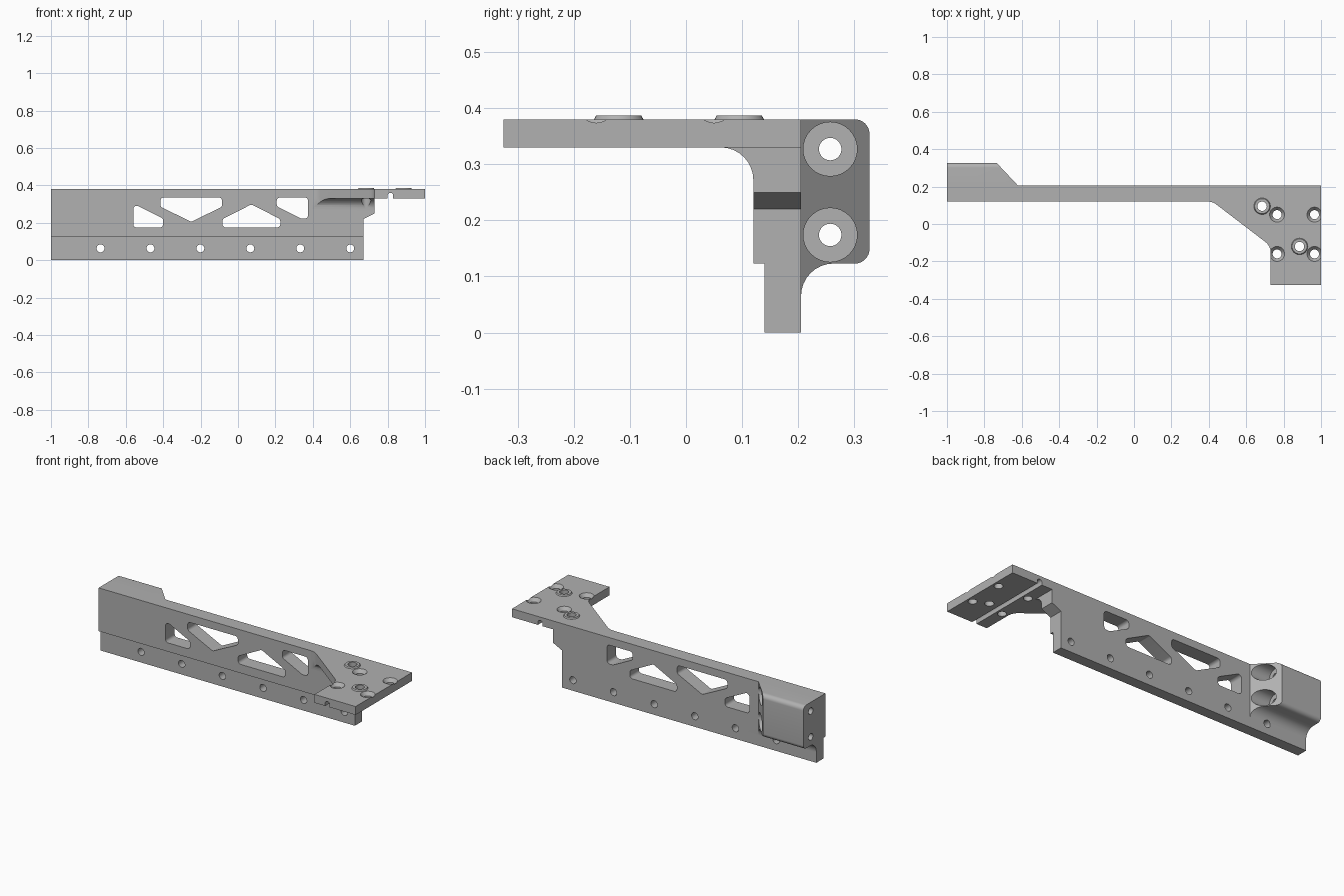
import bpy, bmesh, math
from mathutils import Vector

cube = bpy.data.objects.get("Cube")
if cube:
    bpy.data.objects.remove(cube, do_unlink=True)

metal = bpy.data.materials.new("grey metal")
metal.use_nodes = True
GREY = (0.44, 0.44, 0.44, 1)
metal.diffuse_color = GREY
metal.node_tree.nodes["Principled BSDF"].inputs["Base Color"].default_value = GREY


def rounded(points, default=0.0, steps=8):
    """Polygon of (u, v[, radius]) corners with arcs at the rounded ones."""
    out = []
    for i, p in enumerate(points):
        r = p[2] if len(p) > 2 else default
        c = Vector(p[:2])
        if r == 0:
            out.append(c)
            continue
        a = (Vector(points[i - 1][:2]) - c).normalized()
        b = (Vector(points[(i + 1) % len(points)][:2]) - c).normalized()
        half = a.angle(b) / 2
        centre = c + (a + b).normalized() * r / math.sin(half)
        s = c + a * r / math.tan(half) - centre
        e = c + b * r / math.tan(half) - centre
        start = math.atan2(s.y, s.x)
        sweep = math.remainder(math.atan2(e.y, e.x) - start, math.tau)
        for k in range(steps + 1):
            t = start + sweep * k / steps
            out.append(centre + Vector((math.cos(t), math.sin(t))) * r)
    return out


def circle(u, v, r, n=32):
    return [Vector((u + r * math.cos(math.tau * k / n), v + r * math.sin(math.tau * k / n)))
            for k in range(n)]


def prism(name, axis, lo, hi, pts, end=None):
    """Extrude a profile along an axis; a different end profile gives a taper."""
    place = {"x": lambda p, w: (w, p.x, p.y),
             "y": lambda p, w: (p.x, w, p.y),
             "z": lambda p, w: (p.x, p.y, w)}[axis]
    bm = bmesh.new()
    r1 = [bm.verts.new(place(p, lo)) for p in pts]
    r2 = [bm.verts.new(place(p, hi)) for p in (end or pts)]
    bm.faces.new(r1)
    bm.faces.new(r2)
    n = len(r1)
    for i in range(n):
        j = (i + 1) % n
        bm.faces.new((r1[i], r1[j], r2[j], r2[i]))
    bmesh.ops.recalc_face_normals(bm, faces=bm.faces)
    mesh = bpy.data.meshes.new(name)
    bm.to_mesh(mesh)
    bm.free()
    mesh.materials.append(metal)
    ob = bpy.data.objects.new(name, mesh)
    bpy.context.collection.objects.link(ob)
    return ob


def combine(target, tool, operation):
    mod = target.modifiers.new("bool", "BOOLEAN")
    mod.solver = "EXACT"
    mod.operation = operation
    mod.object = tool
    bpy.context.view_layer.objects.active = target
    bpy.ops.object.modifier_apply(modifier=mod.name)
    bpy.data.objects.remove(tool, do_unlink=True)


# Top plate with the flared mounting end
outline = rounded([(-1, 0.12), (0.42, 0.12, 0.08), (0.73, -0.117, 0.07), (0.73, -0.325),
                   (1, -0.325), (1, 0.205), (-1, 0.205)])
body = prism("mounting_rail", "z", 0.33, 0.38, outline)

# Upright web and thinner lower rail
web = rounded([(-1, 0.123), (0.67, 0.123), (0.67, 0.22), (0.73, 0.25), (0.73, 0.36), (-1, 0.36)])
combine(body, prism("web", "y", 0.12, 0.205, web), "UNION")
rail = rounded([(-1, 0), (0.67, 0), (0.67, 0.18), (-1, 0.18)])
combine(body, prism("lower_rail", "y", 0.14, 0.205, rail), "UNION")

# Concave gusset below the flare
gusset = prism("gusset", "x", 0.38, 0.73, rounded(
    [(0.05, 0.35), (0.05, 0.33), (0.12, 0.33, 0.058), (0.12, 0.26), (0.16, 0.26), (0.16, 0.35)]))
combine(gusset, prism("flare_trim", "z", 0.2, 0.36, outline), "INTERSECT")
combine(body, gusset, "UNION")

# Rear end block with angled inner face
block = prism("end_block", "x", -1, -0.5, rounded(
    [(0.17, 0.38), (0.327, 0.38, 0.026), (0.327, 0.123, 0.026), (0.205, 0.123, 0.058),
     (0.205, 0.06), (0.17, 0.06)]))
combine(block, prism("block_trim", "z", -0.1, 0.5, rounded(
    [(-0.747, 0.34), (-0.587, 0.17), (-0.4, 0.17), (-0.4, 0.34)])), "DIFFERENCE")
combine(body, block, "UNION")

# End block bolt holes with counterbores
for z in (0.174, 0.327):
    combine(body, prism("bolt_hole", "x", -1.1, -0.5, circle(0.257, z, 0.02)), "DIFFERENCE")
    combine(body, prism("counterbore", "x", -0.745, -0.5, circle(0.257, z, 0.048)), "DIFFERENCE")

# Raised bosses on the plate
for x, y in ((0.685, 0.095), (0.885, -0.12)):
    combine(body, prism("boss", "z", 0.37, 0.387, circle(x, y, 0.05), circle(x, y, 0.04)), "UNION")
    combine(body, prism("boss_hole", "z", 0.2, 0.45, circle(x, y, 0.025)), "DIFFERENCE")

# Countersunk plate holes
for x in (0.765, 0.965):
    for y in (0.05, -0.16):
        combine(body, prism("plate_hole", "z", 0.26, 0.45, circle(x, y, 0.024)), "DIFFERENCE")
        combine(body, prism("countersink", "z", 0.36, 0.4, circle(x, y, 0.024),
                            circle(x, y, 0.056)), "DIFFERENCE")

# Groove across the underside of the plate
combine(body, prism("groove", "y", -0.5, 0.5, rounded(
    [(0.8, 0.3), (0.83, 0.3), (0.83, 0.36, 0.014), (0.8, 0.36, 0.014)])), "DIFFERENCE")

# Row of holes in the lower rail
for i in range(6):
    combine(body, prism("rail_hole", "y", 0, 0.5, circle(-0.735 + 0.267 * i, 0.063, 0.021)),
            "DIFFERENCE")

# Lightening windows through the web
windows = [
    [(-0.56, 0.175), (-0.4, 0.175), (-0.4, 0.223), (-0.56, 0.302)],
    [(-0.415, 0.335), (-0.085, 0.335), (-0.085, 0.286), (-0.25, 0.205), (-0.415, 0.286)],
    [(-0.083, 0.175), (0.226, 0.175), (0.226, 0.22), (0.071, 0.298), (-0.083, 0.22)],
    [(0.207, 0.335), (0.375, 0.335), (0.375, 0.223), (0.337, 0.223), (0.207, 0.288)],
]
for pts in windows:
    combine(body, prism("window", "y", 0, 0.5, rounded(pts, 0.018)), "DIFFERENCE")

# Smooth the bores and fillets, keep edges crisp
body.select_set(True)
bpy.context.view_layer.objects.active = body
bpy.ops.object.shade_smooth_by_angle(angle=math.radians(30))
